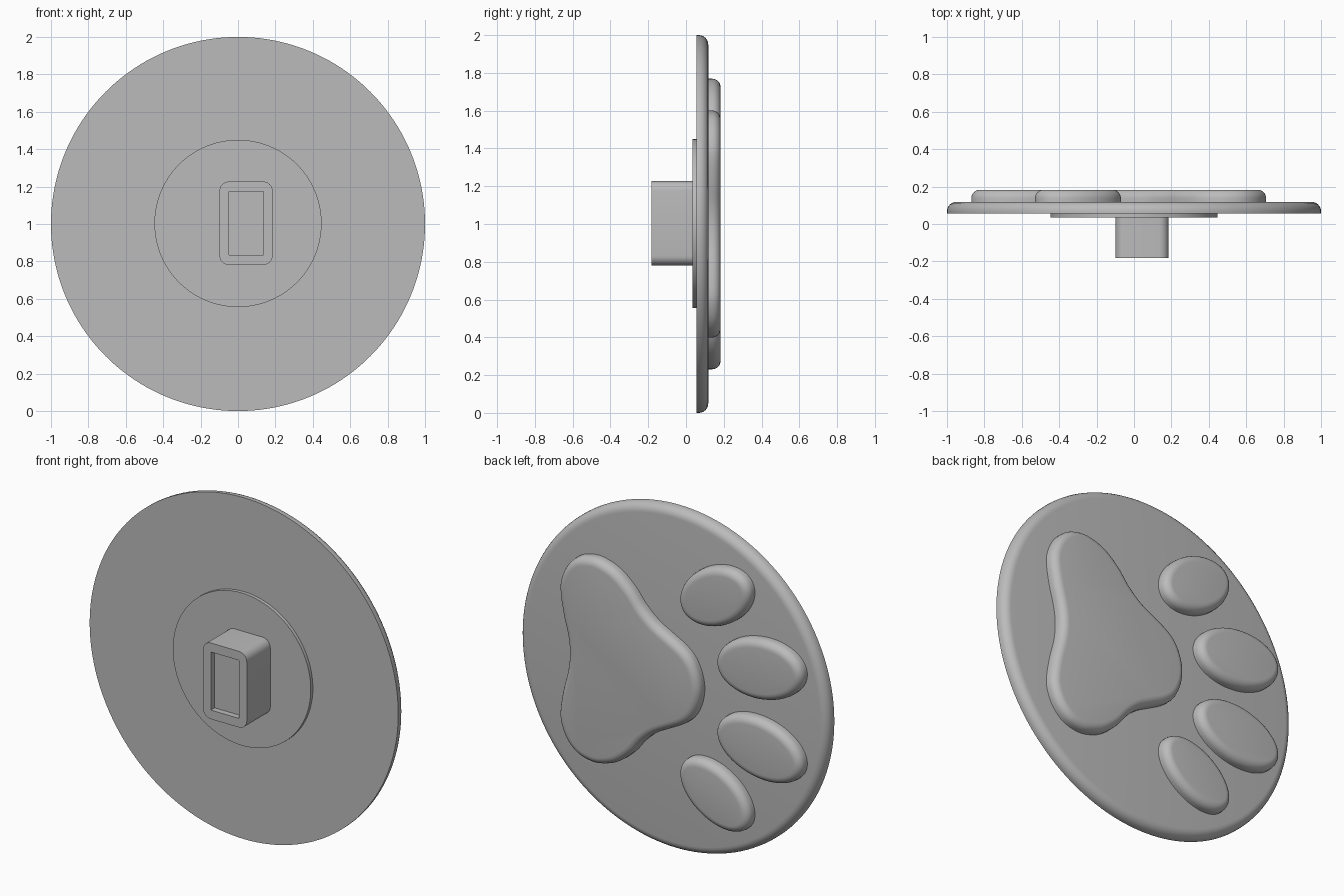
import bpy, bmesh, math
from mathutils import Vector

cube = bpy.data.objects.get("Cube")
if cube:
    bpy.data.objects.remove(cube, do_unlink=True)

grey = bpy.data.materials.new("plain_grey")
grey.use_nodes = True
grey.diffuse_color = (0.5, 0.5, 0.5, 1)
grey.node_tree.nodes["Principled BSDF"].inputs["Base Color"].default_value = grey.diffuse_color


def ellipse(cx, cz, a, b, tilt=0, count=64):
    """Counter-clockwise ellipse outline in the x-z plane."""
    c, s = math.cos(math.radians(tilt)), math.sin(math.radians(tilt))
    points = []
    for i in range(count):
        t = math.tau * i / count
        u, v = a * math.cos(t), b * math.sin(t)
        points.append(Vector((cx + u * c - v * s, cz + u * s + v * c)))
    return points


def rounded_rect(cx, cz, hx, hz, radius, steps=6):
    points = []
    for k, (sx, sz) in enumerate(((1, 1), (-1, 1), (-1, -1), (1, -1))):
        for i in range(steps + 1):
            t = math.pi / 2 * (k + i / steps)
            points.append(Vector((cx + sx * (hx - radius) + radius * math.cos(t),
                                  cz + sz * (hz - radius) + radius * math.sin(t))))
    return points


def smooth_loop(points, steps=5):
    """Closed Catmull-Rom curve through the points."""
    n, result = len(points), []
    for i in range(n):
        a, b, c, d = (points[(i + k) % n] for k in (-1, 0, 1, 2))
        for j in range(steps):
            t = j / steps
            result.append(b + (c - a) * t / 2
                          + (a * 2 - b * 5 + c * 4 - d) * t ** 2 / 2
                          + (b * 3 - a - c * 3 + d) * t ** 3 / 2)
    return result


def inset(points, amount):
    n, result = len(points), []
    for i, p in enumerate(points):
        d = (points[(i + 1) % n] - points[i - 1]).normalized()
        result.append(p + Vector((-d.y, d.x)) * amount)
    return result


def loft(name, rings):
    """Solid skinned through (outline, y) rings and capped at both ends."""
    bm = bmesh.new()
    loops = [[bm.verts.new((p.x, y, p.y)) for p in pts] for pts, y in rings]
    n = len(loops[0])
    for a, b in zip(loops, loops[1:]):
        for i in range(n):
            j = (i + 1) % n
            bm.faces.new((a[i], a[j], b[j], b[i]))
    bm.faces.new(loops[0])
    bm.faces.new(loops[-1])
    bmesh.ops.remove_doubles(bm, verts=bm.verts, dist=1e-5)
    bmesh.ops.recalc_face_normals(bm, faces=bm.faces)
    mesh = bpy.data.meshes.new(name)
    bm.to_mesh(mesh)
    bm.free()
    mesh.materials.append(grey)
    obj = bpy.data.objects.new(name, mesh)
    bpy.context.collection.objects.link(obj)
    bpy.ops.object.select_all(action='DESELECT')
    obj.select_set(True)
    bpy.context.view_layer.objects.active = obj
    bpy.ops.object.shade_smooth_by_angle(angle=math.radians(35))
    return obj


def rounded_plate(name, outline, front, back, radius, steps=6):
    """Plate with a sharp front rim and a filleted back rim."""
    rings = [(outline, front)]
    for i in range(steps + 1):
        t = math.pi / 2 * i / steps
        rings.append((inset(outline, radius * (1 - math.cos(t))),
                      back - radius * (1 - math.sin(t))))
    return loft(name, rings)


FACE, TOP = 0.118, 0.183

# Main disc and the thin mounting disc in front of it
rounded_plate("main_disc", ellipse(0, 1, 1, 1, count=160), 0.055, FACE, 0.05)
mount = ellipse(0, 1.003, 0.447, 0.447, count=96)
loft("mounting_disc", [(mount, 0.035), (mount, 0.056)])

# Socket block with a shallow rectangular recess
block = rounded_rect(0.043, 1.004, 0.142, 0.223, 0.05)
recess = rounded_rect(0.044, 1.004, 0.092, 0.17, 0)
loft("socket_block", [(block, 0.036), (block, -TOP), (recess, -TOP), (recess, -0.148)])

# Large pad: half profile mirrored about the middle height
half = [(0.645, 0), (0.655, 0.1), (0.685, 0.22), (0.705, 0.34), (0.70, 0.42),
        (0.66, 0.51), (0.59, 0.575), (0.50, 0.60), (0.42, 0.592), (0.33, 0.555),
        (0.24, 0.48), (0.17, 0.395), (0.09, 0.325), (0, 0.275), (-0.09, 0.225),
        (-0.15, 0.17), (-0.19, 0.09), (-0.205, 0)]
outline = [Vector((x, 1 + z)) for x, z in half]
outline += [Vector((x, 1 - z)) for x, z in half[-2:0:-1]]
rounded_plate("large_pad", smooth_loop(outline), FACE - 0.005, TOP, 0.045)

# Four toe pads, mirrored above and below
for side, label in ((1, "upper"), (-1, "lower")):
    rounded_plate(label + "_outer_toe", ellipse(-0.30, 1 + side * 0.58, 0.25, 0.162, -31 * side),
                  FACE - 0.005, TOP, 0.045)
    rounded_plate(label + "_inner_toe", ellipse(-0.59, 1 + side * 0.233, 0.282, 0.176, -9.5 * side),
                  FACE - 0.005, TOP, 0.045)
